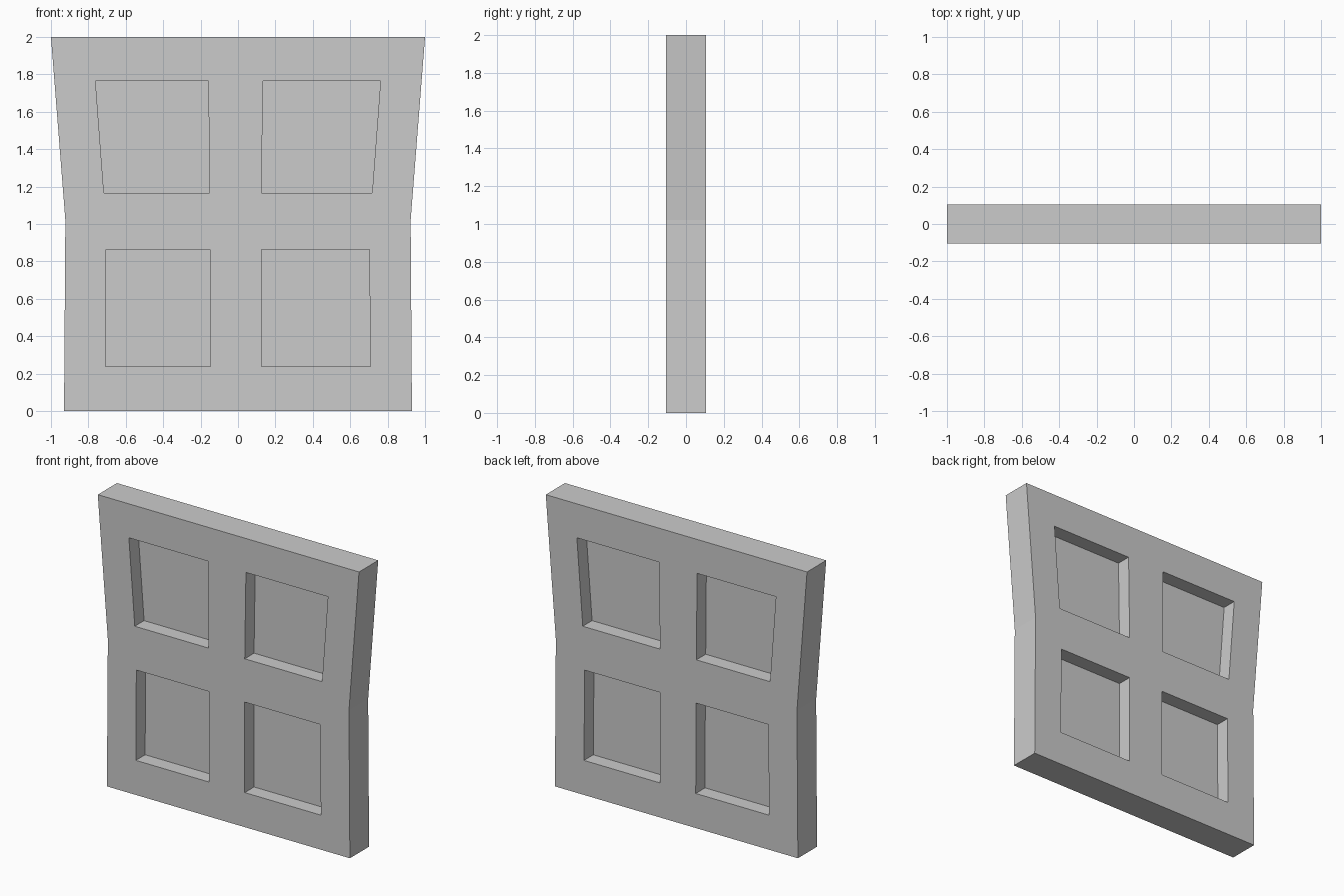
import bpy
from math import pi

if "Cube" in bpy.data.objects:
    bpy.data.objects.remove(bpy.data.objects["Cube"])

HALF_DEPTH = 0.105   # half the frame thickness
PANE_HALF = 0.003    # half the thickness of the thin panes

OUTLINE = [(-0.93, 0), (0.93, 0), (0.923, 1.02), (1, 2), (-1, 2), (-0.923, 1.02)]
OPENINGS = {
    "upper_left": [(-0.717, 1.165), (-0.153, 1.165), (-0.158, 1.765), (-0.762, 1.765)],
    "upper_right": [(0.125, 1.165), (0.717, 1.165), (0.134, 1.765), (0.762, 1.765)],
    "lower_left": [(-0.709, 0.239), (-0.148, 0.239), (-0.15, 0.865), (-0.705, 0.865)],
    "lower_right": [(0.125, 0.239), (0.708, 0.239), (0.125, 0.865), (0.702, 0.865)],
}
# Order the right-hand corners around the loop
for key in ("upper_right", "lower_right"):
    a, b, c, d = OPENINGS[key]
    OPENINGS[key] = [a, b, d, c]


def prism(name, loops, half_depth):
    """Filled profile (x, z) with optional holes, extruded both ways along y."""
    curve = bpy.data.curves.new(name, 'CURVE')
    curve.dimensions = '2D'
    curve.fill_mode = 'BOTH'
    curve.extrude = half_depth
    for pts in loops:
        spline = curve.splines.new('POLY')
        spline.points.add(len(pts) - 1)
        for point, (x, z) in zip(spline.points, pts):
            point.co = (x, z, 0, 1)
        spline.use_cyclic_u = True
    obj = bpy.data.objects.new(name, curve)
    obj.rotation_euler.x = pi / 2
    bpy.context.collection.objects.link(obj)
    bpy.ops.object.select_all(action='DESELECT')
    obj.select_set(True)
    bpy.context.view_layer.objects.active = obj
    bpy.ops.object.convert(target='MESH')
    bpy.ops.object.shade_flat()


# Window frame with four openings
prism("window_frame", [OUTLINE, *OPENINGS.values()], HALF_DEPTH)

# Thin pane in the middle of each opening
for key, loop in OPENINGS.items():
    prism("pane_" + key, [loop], PANE_HALF)
